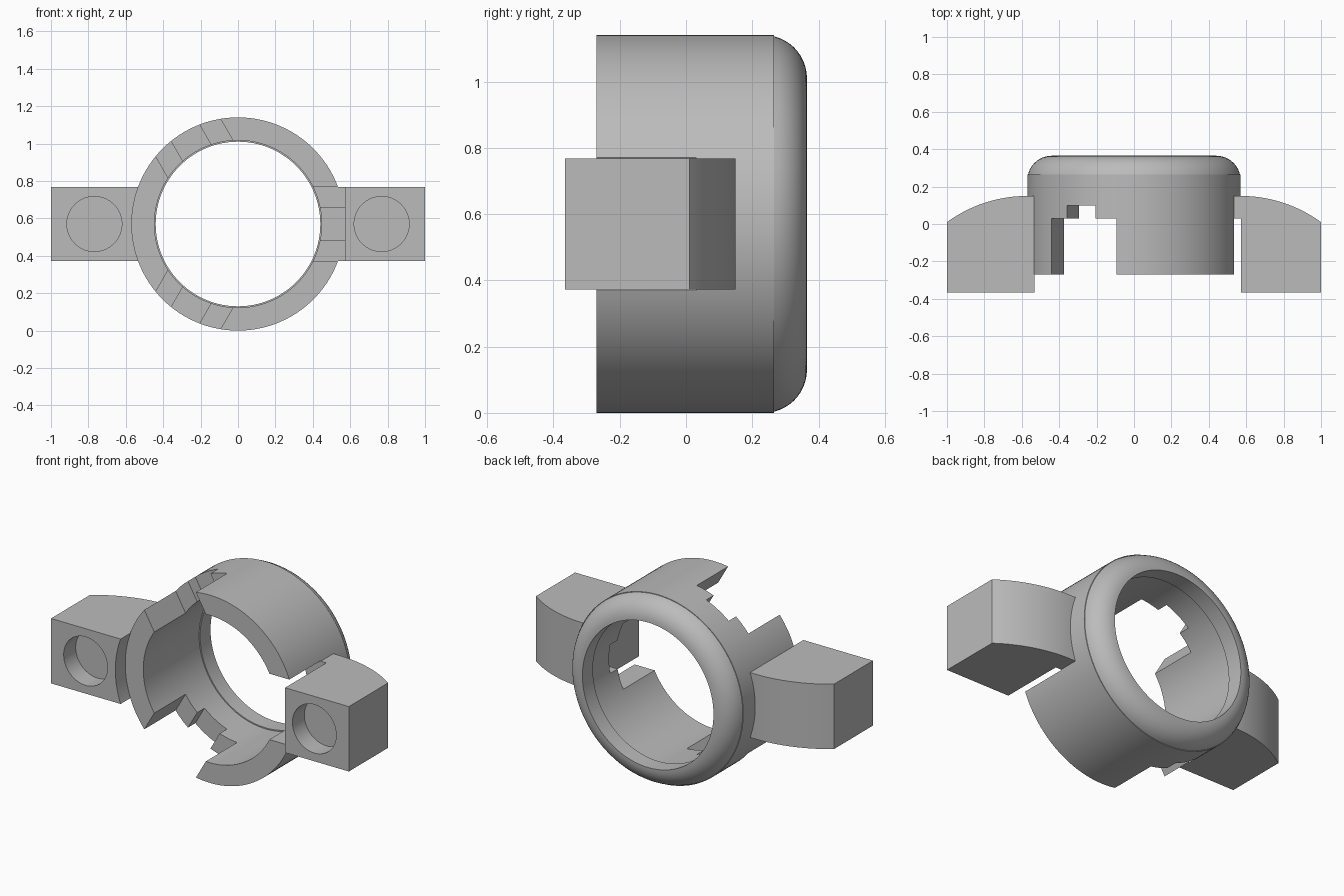
import bpy, bmesh
from math import radians, sin, cos, sqrt
from mathutils import Matrix, Vector

if "Cube" in bpy.data.objects:
    bpy.data.objects.remove(bpy.data.objects["Cube"], do_unlink=True)

R, CZ = 0.57, 0.57            # outer radius and axis height
FRONT, SEAM, BACK = -0.27, 0.265, 0.365

grey = bpy.data.materials.new("plain grey")
grey.use_nodes = True
grey.diffuse_color = (0.5, 0.5, 0.5, 1)
grey.node_tree.nodes["Principled BSDF"].inputs["Base Color"].default_value = (0.5, 0.5, 0.5, 1)


def make(name, bm):
    bmesh.ops.recalc_face_normals(bm, faces=bm.faces)
    mesh = bpy.data.meshes.new(name)
    bm.to_mesh(mesh)
    bm.free()
    mesh.materials.append(grey)
    ob = bpy.data.objects.new(name, mesh)
    bpy.context.collection.objects.link(ob)
    return ob


def box(name, lo, hi, turn=0):
    """Box given about the ring axis, turned around that axis."""
    lo, hi = Vector(lo), Vector(hi)
    bm = bmesh.new()
    bmesh.ops.create_cube(bm, size=1)
    m = (Matrix.Translation((0, 0, CZ)) @ Matrix.Rotation(-radians(turn), 4, 'Y')
         @ Matrix.Translation((lo + hi) / 2) @ Matrix.Diagonal((*(hi - lo), 1)))
    bmesh.ops.transform(bm, matrix=m, verts=bm.verts)
    return make(name, bm)


def rod(name, radius, x, y0, y1):
    """Cylinder along y."""
    bm = bmesh.new()
    bmesh.ops.create_cone(bm, cap_ends=True, segments=128, radius1=radius,
                          radius2=radius, depth=y1 - y0)
    m = Matrix.Translation((x, (y0 + y1) / 2, CZ)) @ Matrix.Rotation(radians(90), 4, 'X')
    bmesh.ops.transform(bm, matrix=m, verts=bm.verts)
    return make(name, bm)


def select(ob):
    bpy.ops.object.select_all(action='DESELECT')
    ob.select_set(True)
    bpy.context.view_layer.objects.active = ob


def cut(ob, cutters):
    select(ob)
    for c in cutters:
        c.hide_render = True
        mod = ob.modifiers.new("cut", 'BOOLEAN')
        mod.operation, mod.solver, mod.object = 'DIFFERENCE', 'EXACT', c
        bpy.ops.object.modifier_apply(modifier=mod.name)


# Ring: profile with a rounded back edge, spun around the y axis
r_in, r_lip, fillet = 0.447, 0.44, 0.13
profile = [(r_lip, SEAM), (r_in, SEAM), (r_in, FRONT), (R, FRONT), (R, SEAM)]
for i in range(11):
    a = radians(13.5 + 76.5 * i / 10)
    profile.append((r_lip + fillet * cos(a), BACK - fillet + fillet * sin(a)))
bm = bmesh.new()
vs = [bm.verts.new((r, y, CZ)) for r, y in profile]
edges = [bm.edges.new((vs[i], vs[(i + 1) % len(vs)])) for i in range(len(vs))]
bmesh.ops.spin(bm, geom=vs + edges, cent=(0, 0, CZ), axis=(0, 1, 0),
               angle=radians(360), steps=128, use_duplicate=False)
bmesh.ops.remove_doubles(bm, verts=bm.verts, dist=0.0005)
ring = make("ring", bm)

# Three stepped slots in the front of the ring
slots = []
for turn in (0, 120, 240):
    slots.append(box("wide_slot_cutter", (0.3, -0.5, -0.2), (0.572, 0.03, 0.2), turn))
    slots.append(box("narrow_slot_cutter", (0.3, -0.49, -0.087), (0.572, 0.1, 0.087), turn))
cut(ring, slots)

# Side blocks: curved back, round blind hole in front, hollowed to fit the ring
bore = rod("bore_cutter", R - 0.002, 0, -0.6, 0.6)
helpers = slots + [bore]
blocks = []
for side, name in ((1, "left_block"), (-1, "right_block")):
    x0, x1, half = 0.48, 1.0, 0.197
    outline = [(x0, -0.365), (x1, -0.365)]
    arc = 0.73
    for i in range(17):
        x = x1 - (x1 - R) * i / 16
        outline.append((x, 0.15 - arc + sqrt(arc ** 2 - (x - R) ** 2)))
    outline.append((x0, 0.15))
    bm = bmesh.new()
    face = bm.faces.new([bm.verts.new((side * x, y, CZ - half)) for x, y in outline])
    ext = bmesh.ops.extrude_face_region(bm, geom=[face])["geom"]
    bmesh.ops.translate(bm, vec=(0, 0, 2 * half),
                        verts=[g for g in ext if isinstance(g, bmesh.types.BMVert)])
    block = make(name, bm)
    hole = rod("hole_cutter", 0.147, side * 0.768, -0.5, -0.25)
    helpers.append(hole)
    cut(block, [bore, hole] + (slots[:2] if side > 0 else []))
    blocks.append(block)

for h in helpers:
    bpy.data.objects.remove(h, do_unlink=True)
for ob in [ring] + blocks:
    select(ob)
    bpy.ops.object.shade_smooth_by_angle(angle=radians(30))
